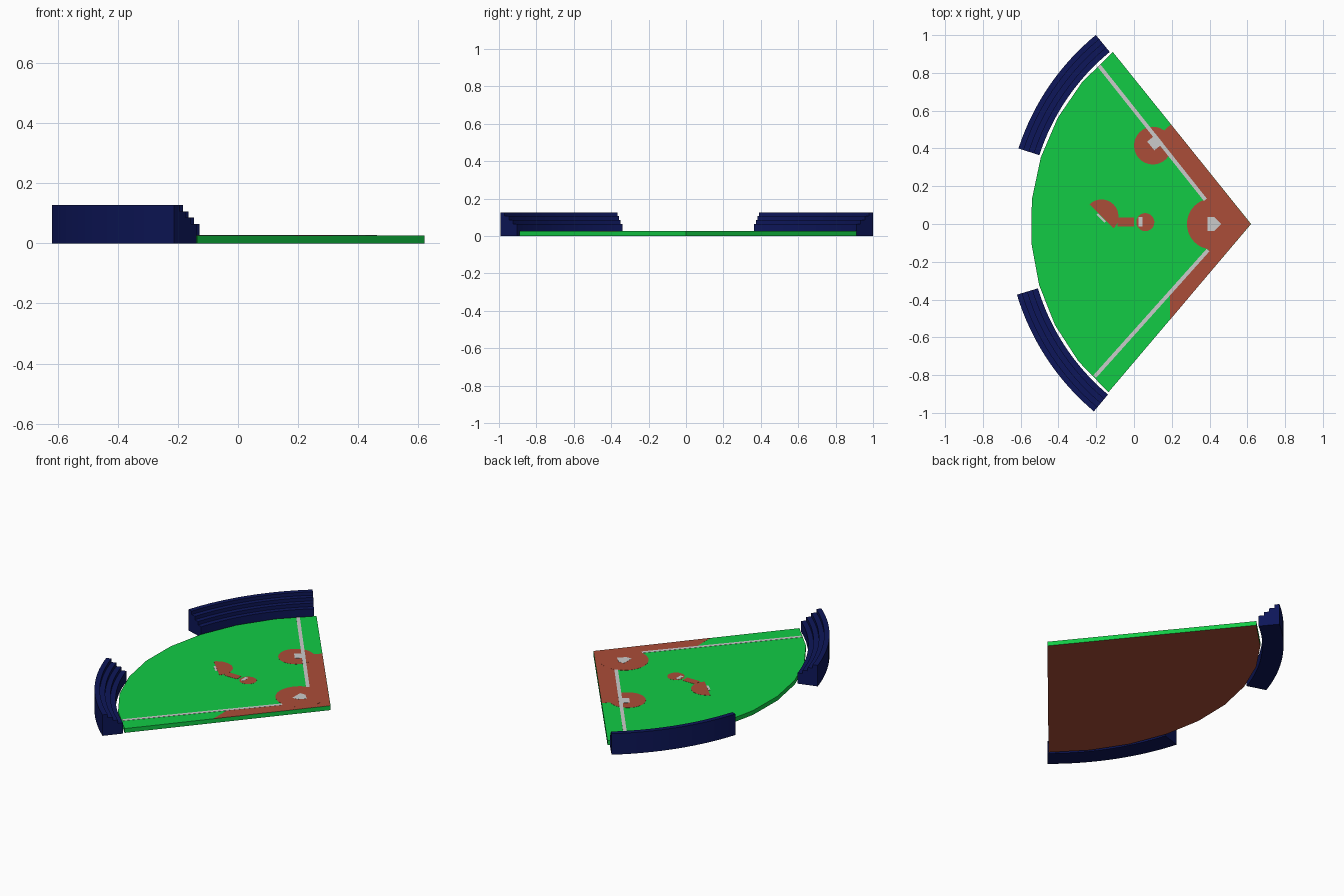
import bpy, bmesh
from math import sin, cos, radians, pi

if "Cube" in bpy.data.objects:
    bpy.data.objects.remove(bpy.data.objects["Cube"])

APEX = 0.62      # home corner of the field, centre of every big arc
TOP = 0.026      # field surface height


def material(name, rgb):
    m = bpy.data.materials.new(name)
    m.diffuse_color = (*rgb, 1)
    m.use_nodes = True
    m.node_tree.nodes["Principled BSDF"].inputs["Base Color"].default_value = m.diffuse_color
    return m


GRASS = material("grass", (0.006, 0.6, 0.06))
DIRT = material("dirt", (0.41, 0.075, 0.04))
NAVY = material("navy", (0.004, 0.008, 0.1))


def finish(bm, name, mats):
    bmesh.ops.recalc_face_normals(bm, faces=bm.faces[:])
    me = bpy.data.meshes.new(name)
    bm.to_mesh(me)
    bm.free()
    for m in mats:
        me.materials.append(m)
    ob = bpy.data.objects.new(name, me)
    bpy.context.collection.objects.link(ob)
    return ob


def slab(name, pts, z0, z1, *mats):
    """Prism over a flat outline; a second material goes on the underside."""
    bm = bmesh.new()
    lo = [bm.verts.new((x, y, z0)) for x, y in pts]
    hi = [bm.verts.new((x, y, z1)) for x, y in pts]
    under = bm.faces.new(lo[::-1])
    under.material_index = max(0, len(mats) - 1)
    bm.faces.new(hi)
    n = len(pts)
    for i in range(n):
        bm.faces.new((lo[i], lo[(i + 1) % n], hi[(i + 1) % n], hi[i]))
    return finish(bm, name, mats)


def arc(cx, cy, r, a0, a1, n):
    angles = [radians(a0 + (a1 - a0) * i / n) for i in range(n + 1)]
    return [(cx + r * cos(a), cy + r * sin(a)) for a in angles]


def disc(cx, cy, r, n=32):
    return arc(cx, cy, r, 0, 360, n)[:-1]


def box(cx, cy, w, d, angle=0):
    c, s = cos(radians(angle)), sin(radians(angle))
    corners = [(-w / 2, -d / 2), (w / 2, -d / 2), (w / 2, d / 2), (-w / 2, d / 2)]
    return [(cx + x * c - y * s, cy + x * s + y * c) for x, y in corners]


def stripe(a, b, w):
    dx, dy = b[0] - a[0], b[1] - a[1]
    k = w / 2 / (dx * dx + dy * dy) ** 0.5
    nx, ny = -dy * k, dx * k
    return [(a[0] + nx, a[1] + ny), (a[0] - nx, a[1] - ny),
            (b[0] - nx, b[1] - ny), (b[0] + nx, b[1] + ny)]


def stand(name, a0, a1, segments=16):
    """Stepped seating profile swept around the home corner."""
    inner, step, rows = 1.179, 0.029, 4
    profile = [(inner, 0)]
    for i in range(rows):
        z = 0.065 + 0.0207 * i
        profile += [(inner + step * i, z), (inner + step * (i + 1), z)]
    profile.append((inner + step * rows, 0))
    bm = bmesh.new()
    rings = []
    for i in range(segments + 1):
        a = radians(a0 + (a1 - a0) * i / segments)
        rings.append([bm.verts.new((APEX + r * cos(a), r * sin(a), z)) for r, z in profile])
    n = len(profile)
    for p, q in zip(rings, rings[1:]):
        for j in range(n):
            k = (j + 1) % n
            bm.faces.new((p[j], p[k], q[k], q[j]))
    bm.faces.new(rings[0])
    bm.faces.new(rings[-1])
    return finish(bm, name, [NAVY])


# grass wedge with a nine-sided outfield edge and dirt underside
slab("field", [(APEX, 0)] + arc(APEX, 0, 1.168, 128.8, 229.7, 9), 0, TOP, GRASS, DIRT)

# two stepped stands behind the outfield
stand("left_stand", 129.4, 162)
stand("right_stand", 196.8, 230)

# dirt areas laid on the grass
base = TOP - 0.002
slab("foul_dirt", [(APEX - 0.002, 0), (0.195, 0.528), (0.15, 0.485), (0.12, 0.46), (0.38, 0.13),
                   (0.42, 0), (0.39, -0.14), (0.19, -0.357), (0.19, -0.508)],
     base, TOP + 0.0005, DIRT)
slab("home_dirt", disc(0.415, 0, 0.135), base, TOP + 0.0008, DIRT)
slab("side_base_dirt", disc(0.1, 0.415, 0.1), base, TOP + 0.0008, DIRT)
slab("far_base_dirt", arc(-0.172, 0.04, 0.09, -45, 135, 16), base, TOP + 0.0006, DIRT)
slab("mound_dirt", disc(0.06, 0.01, 0.048, 20), base, TOP + 0.0006, DIRT)
slab("mound_path", box(-0.043, 0.011, 0.087, 0.046), base, TOP + 0.001, DIRT)

# foul lines, bases, plate and pitching strip
line_top = TOP + 0.0012
slab("left_foul_line", stripe((-0.185, 0.838), (0.378, 0.128), 0.02), base, line_top)
slab("right_foul_line", stripe((-0.208, -0.808), (0.392, -0.138), 0.02), base, line_top)
slab("side_base", box(0.112, 0.432, 0.06, 0.06, 39), base, line_top + 0.0003)
slab("far_base", box(-0.173, 0.032, 0.012, 0.06, 45), base, line_top)
slab("mound_strip", box(0.035, 0.012, 0.02, 0.048), base, line_top)
slab("home_plate", [(0.39, -0.037), (0.425, -0.037), (0.462, 0), (0.425, 0.037), (0.39, 0.037)],
     base, line_top)
